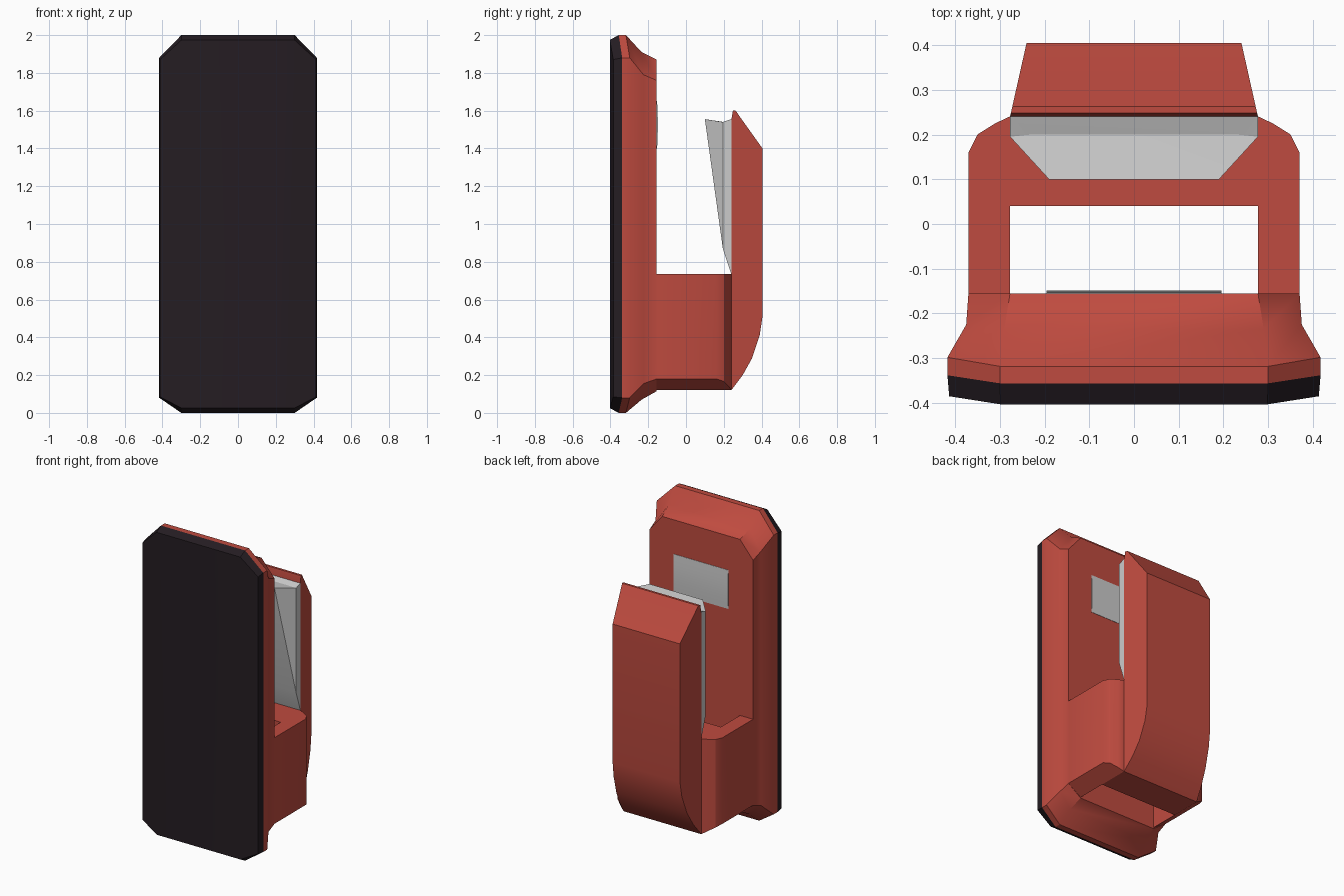
import bpy, bmesh, math

if "Cube" in bpy.data.objects:
    bpy.data.objects.remove(bpy.data.objects["Cube"])


def material(name, rgb):
    m = bpy.data.materials.new(name)
    m.diffuse_color = (*rgb, 1)
    m.use_nodes = True
    m.node_tree.nodes["Principled BSDF"].inputs["Base Color"].default_value = m.diffuse_color
    return m


RED = material("red_plastic", (0.52, 0.07, 0.05))
DARK = material("dark_pad", (0.018, 0.012, 0.016))


def make(name, verts, faces, mat=None, angle=30):
    bm = bmesh.new()
    vs = [bm.verts.new(v) for v in verts]
    for f in faces:
        bm.faces.new([vs[i] for i in f])
    bmesh.ops.recalc_face_normals(bm, faces=bm.faces)
    me = bpy.data.meshes.new(name)
    bm.to_mesh(me)
    bm.free()
    ob = bpy.data.objects.new(name, me)
    bpy.context.collection.objects.link(ob)
    if mat:
        me.materials.append(mat)
    bpy.ops.object.select_all(action='DESELECT')
    ob.select_set(True)
    bpy.context.view_layer.objects.active = ob
    bpy.ops.object.shade_smooth_by_angle(angle=math.radians(angle))
    return ob


def loft(name, rings, mat, caps=None):
    n = len(rings[0])
    verts = [p for r in rings for p in r]
    faces = [(k * n + i, k * n + (i + 1) % n, (k + 1) * n + (i + 1) % n, (k + 1) * n + i)
             for k in range(len(rings) - 1) for i in range(n)]
    last = (len(rings) - 1) * n
    for cap in caps or [range(n)]:
        faces += [tuple(cap), tuple(last + i for i in cap)]
    return make(name, verts, faces, mat)


# Cut-corner outline whose outer side strips are bent slightly back
def octagon(hx, cx, zt, ztc, zb, zbc, yc, ye):
    right = [(cx, yc, zt), (hx, ye, ztc), (hx, ye, zbc), (cx, yc, zb)]
    return right + [(-x, y, z) for x, y, z in reversed(right)]


OCT_CAPS = [(0, 3, 4, 7), (0, 1, 2, 3), (4, 5, 6, 7)]
seam = octagon(.417, .30, 2, 1.88, 0, .08, -.356, -.338)
loft("front_pad", [octagon(.413, .298, 1.975, 1.87, .025, .085, -.403, -.385), seam],
     DARK, OCT_CAPS)
loft("front_plate", [seam,
                     octagon(.417, .30, 2, 1.88, 0, .08, -.318, -.298),
                     octagon(.375, .29, 1.91, 1.79, .07, .155, -.235, -.225),
                     octagon(.37, .277, 1.87, 1.76, .115, .18, -.155, -.155)],
     RED, OCT_CAPS)

# Neck: two side arms with rounded rear corners, joined behind an open slot
arm_plan = [(.37, -.155), (.37, .16), (.35, .20), (.31, .225), (.278, .24)]
for s, side in ((1, "right"), (-1, "left")):
    loft(side + "_arm", [[(s * .277, y, .735), (s * w, y, .735),
                          (s * w, y, .12 + .06 * (w - .277) / .093), (s * .277, y, .12)]
                         for w, y in arm_plan], RED)
loft("neck_bridge", [[(-.277, y, .12), (.277, y, .12), (.277, y, .735), (-.277, y, .735)]
                     for y in (.04, .24)], RED)

# Rear clip: side profile, narrowing toward the back
clip = [(.24, .12), (.30, .20), (.35, .29), (.39, .41), (.405, .51), (.405, 1.40),
        (.28, 1.575), (.263, 1.60), (.248, 1.60), (.24, 1.55)]
loft("rear_clip", [[(s * (.277 - .037 * (y - .24) / .165), y, z) for y, z in clip]
                   for s in (1, -1)], RED)

# Grey grip wedge on the clip: six points per side, mirrored
half = [(.277, .24, .735), (.277, .195, .87), (.19, .10, 1.555),
        (.23, .20, 1.54), (.277, .24, 1.555), (.277, .195, 1.54)]
wedge = half + [(-x, y, z) for x, y, z in half]
wf = [(i, (i + 1) % 5, (i + 1) % 5 + 6, i + 6) for i in range(5)]
for o in (0, 6):
    wf += [tuple(i + o for i in f) for f in ((0, 1, 5, 4), (1, 2, 5), (2, 3, 5), (3, 4, 5))]
make("grip_wedge", wedge, wf, None, 20)

# Grey contact patch on the plate, very slightly domed
N = 8
arc = [(-.153 + .004 * math.sin(math.pi * i / N), 1.40 + .25 * i / N) for i in range(N + 1)]
loft("contact_patch", [[(s * .195, y, z) for y, z in arc + [(-.165, 1.65), (-.165, 1.40)]]
                       for s in (1, -1)], None)
